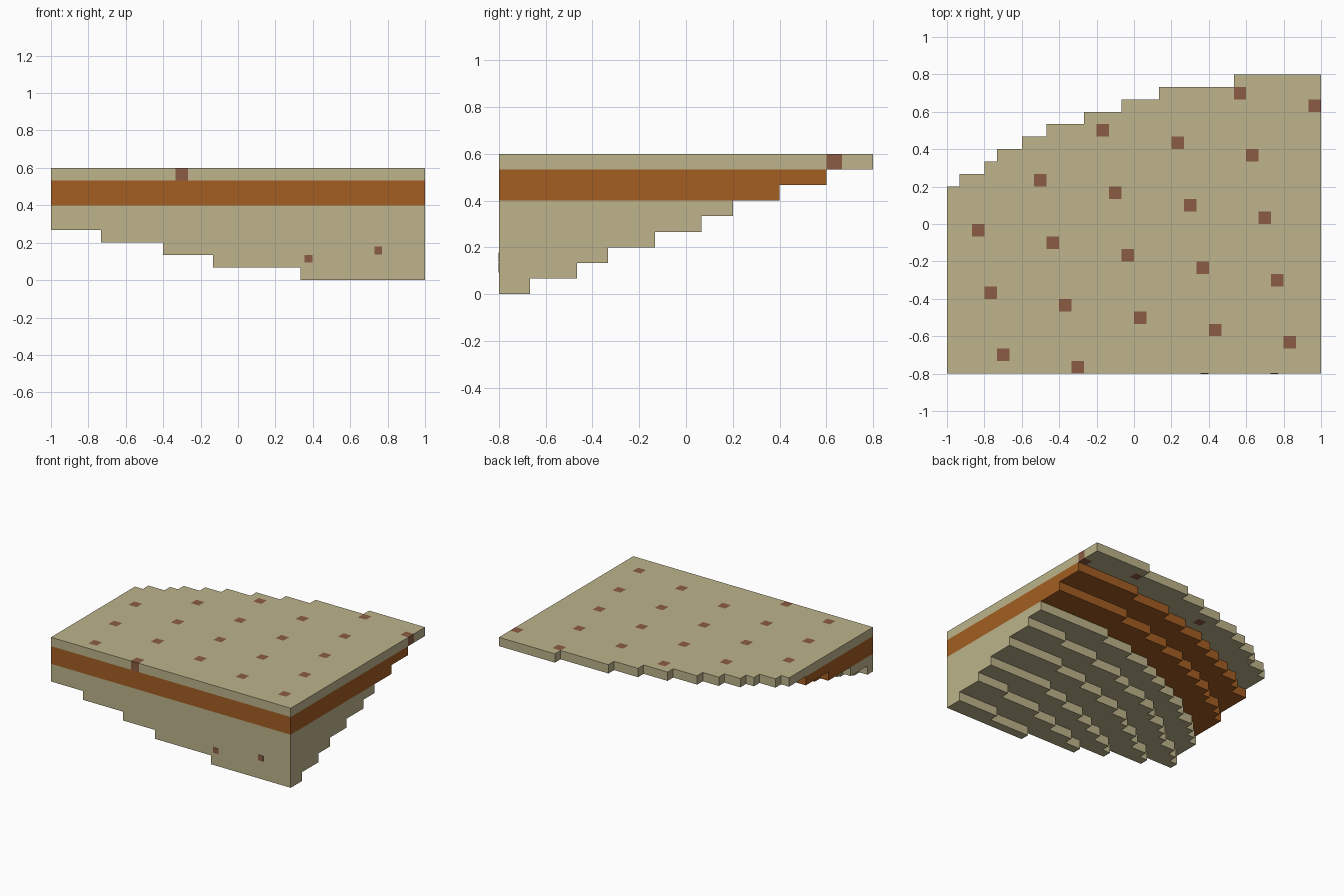
import bpy, bmesh
from mathutils import Vector

if "Cube" in bpy.data.objects:
    bpy.data.objects.remove(bpy.data.objects["Cube"], do_unlink=True)

NX, NY, NZ = 30, 24, 9
U = 2 / NX                      # edge of one block
# Radius of the round stepped slope at each layer, bottom to top
RADII = [30.4, 33.2, 35.7, 38.5, 41.2, 43.8, 46.7, 49.5, 52.43]


def material(name, rgb):
    mat = bpy.data.materials.new(name)
    mat.use_nodes = True
    mat.diffuse_color = (*rgb, 1)
    bsdf = mat.node_tree.nodes["Principled BSDF"]
    bsdf.inputs["Base Color"].default_value = (*rgb, 1)
    bsdf.inputs["Roughness"].default_value = 0.9
    return mat


SAND = material("sand", (0.51, 0.455, 0.26))
RUST = material("rust_orange", (0.367, 0.111, 0.016))
BROWN = material("pebble_brown", (0.258, 0.107, 0.058))


def filled(i, j, k):
    """Block lies in the quarter of a stepped round slope."""
    if not (0 <= i < NX and 0 <= j < NY and 0 <= k < NZ):
        return False
    return (NX - 1 - i) ** 2 + (j + NX - 1) ** 2 <= RADII[k] ** 2


def is_pebble(i, j, k):
    """Pebbles sit on a slanted lattice in the top layer."""
    return k == NZ - 1 and (i + 6 * j) % 29 == 10


def finish(name, bm, mats):
    mesh = bpy.data.meshes.new(name)
    bm.to_mesh(mesh)
    bm.free()
    for mat in mats:
        mesh.materials.append(mat)
    obj = bpy.data.objects.new(name, mesh)
    bpy.context.collection.objects.link(obj)
    return obj


def build_layers(name, layers, mats):
    """Outer faces of the blocks in the given layers, merged where flat."""
    bm = bmesh.new()
    for k in layers:
        for i in range(NX):
            for j in range(NY):
                if not filled(i, j, k):
                    continue
                cell = Vector((i, j, k))
                centre = cell + Vector((0.5, 0.5, 0.5)) - Vector((NX / 2, NY / 2, 0))
                for axis in range(3):
                    for sign in (-1, 1):
                        n = Vector((0, 0, 0))
                        n[axis] = sign
                        if filled(*(int(c) for c in cell + n)):
                            continue
                        a = Vector((0, 0, 0))
                        a[(axis + 1) % 3] = 0.5
                        b = n.cross(a)
                        mid = centre + n / 2
                        ring = (mid - a - b, mid + a - b, mid + a + b, mid - a + b)
                        face = bm.faces.new([bm.verts.new(p * U) for p in ring])
                        face.material_index = int(is_pebble(i, j, k))
    bmesh.ops.remove_doubles(bm, verts=bm.verts, dist=U / 100)
    bmesh.ops.dissolve_limit(bm, angle_limit=0.01, verts=bm.verts,
                             edges=bm.edges, delimit={'MATERIAL', 'NORMAL'})
    return finish(name, bm, mats)


# Stepped underside, coloured band and speckled top slab
build_layers("stepped_base", range(0, 6), [SAND])
build_layers("rust_band", range(6, 8), [RUST])
build_layers("speckled_top", range(8, 9), [SAND, BROWN])

# Two small pebbles showing on the front face
for n, (x, z) in enumerate([(0.376, 0.114), (0.75, 0.158)], 1):
    bm = bmesh.new()
    bmesh.ops.create_cube(bm, size=1)
    bmesh.ops.scale(bm, vec=(0.042, 0.004, 0.042), verts=bm.verts)
    bmesh.ops.translate(bm, vec=(x, -0.8, z), verts=bm.verts)
    finish(f"front_pebble_{n}", bm, [BROWN])
